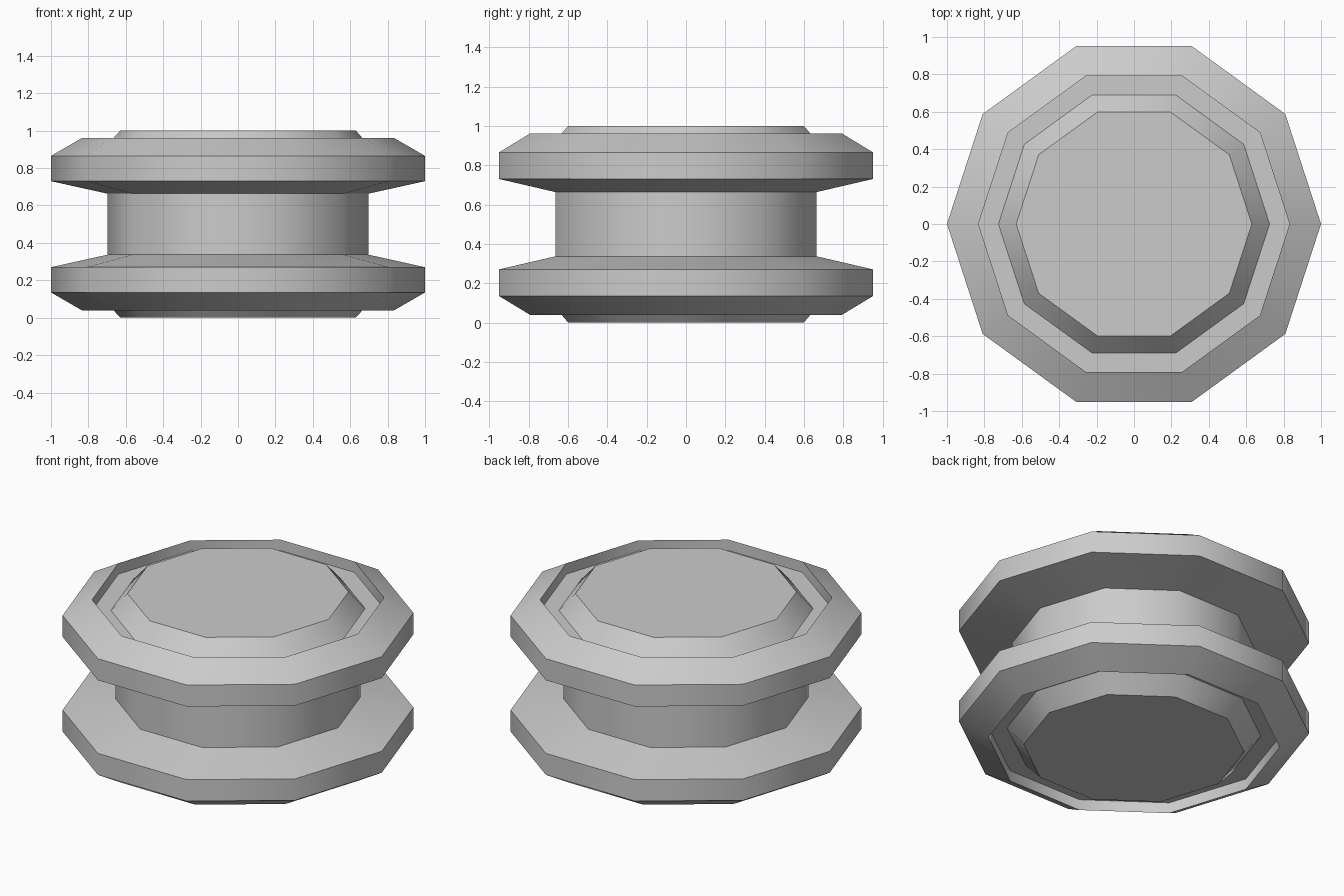
import bpy, bmesh, math

if "Cube" in bpy.data.objects:
    bpy.data.objects.remove(bpy.data.objects["Cube"])

SIDES = 10

# Lower half of the wheel profile (radius, height), from base cap to neck
half = [(0.63, 0.0), (0.725, 0.106), (0.832, 0.106), (0.832, 0.038),
        (1.0, 0.135), (1.0, 0.27), (0.697, 0.337)]
profile = half + [(r, 1.0 - z) for r, z in reversed(half)]


def lathe(name, points, sides):
    """Revolve a profile into a closed faceted solid with capped ends."""
    bm = bmesh.new()
    rings = []
    for r, z in points:
        angles = [2 * math.pi * i / sides for i in range(sides)]
        rings.append([bm.verts.new((r * math.cos(a), r * math.sin(a), z)) for a in angles])
    for low, high in zip(rings, rings[1:]):
        for i in range(sides):
            j = (i + 1) % sides
            bm.faces.new((low[i], low[j], high[j], high[i]))
    bm.faces.new(list(reversed(rings[0])))
    bm.faces.new(rings[-1])
    bmesh.ops.recalc_face_normals(bm, faces=bm.faces)
    mesh = bpy.data.meshes.new(name)
    bm.to_mesh(mesh)
    bm.free()
    obj = bpy.data.objects.new(name, mesh)
    bpy.context.collection.objects.link(obj)
    return obj


# Double-flanged spool with a recessed groove in each end
spool = lathe("flanged_spool", profile, SIDES)
bpy.context.view_layer.objects.active = spool
spool.select_set(True)
bpy.ops.object.shade_smooth_by_angle(angle=math.radians(40))
